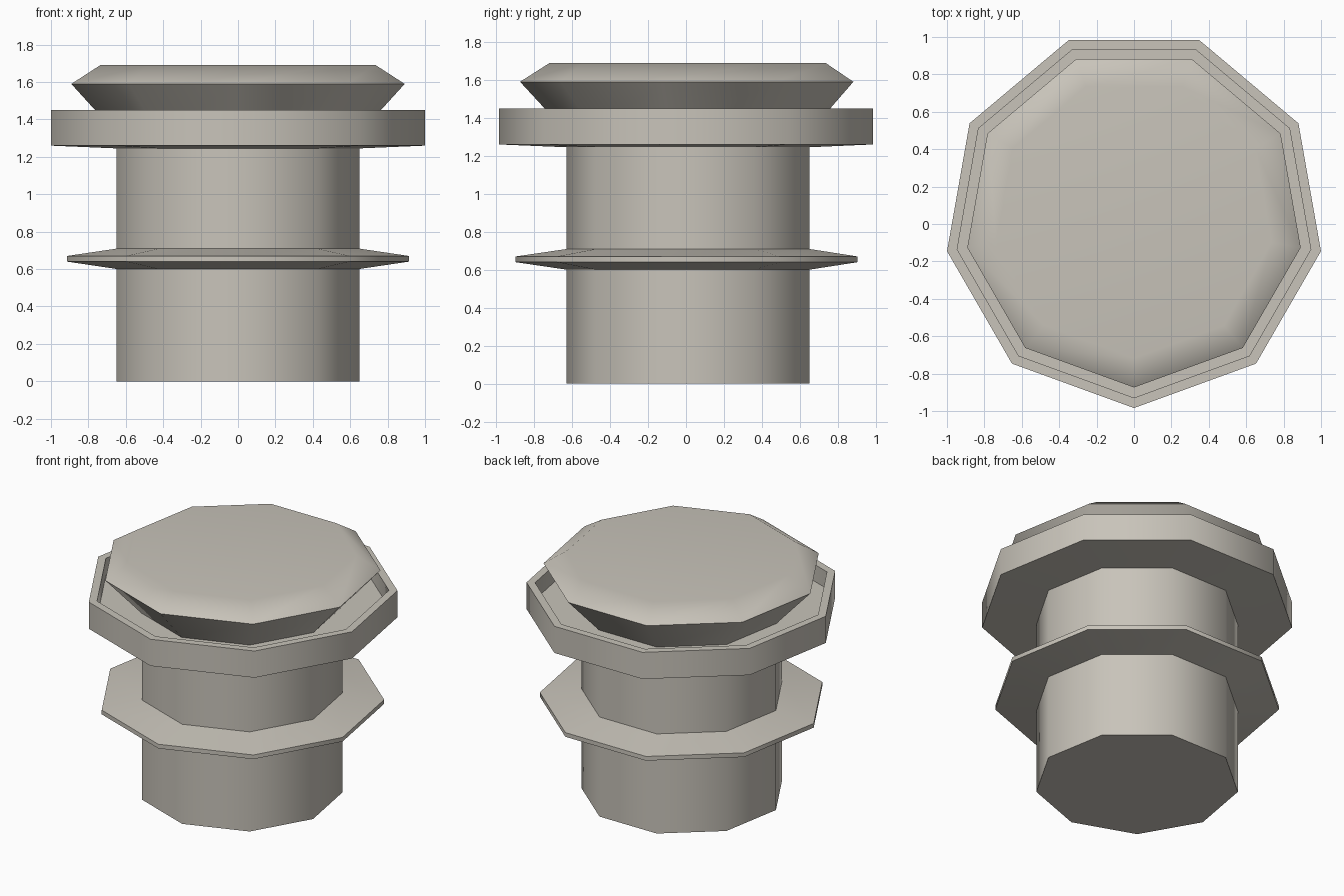
import bpy
import bmesh
from math import sin, cos, radians

SIDES = 9
CENTRE_Y = 0.031  # puts the nine-sided outline in the middle of its own depth

cube = bpy.data.objects.get("Cube")
if cube:
    bpy.data.objects.remove(cube, do_unlink=True)

# Single warm grey for every part
grey = bpy.data.materials.new("warm_grey")
grey.use_nodes = True
colour = (0.58, 0.55, 0.49, 1)
grey.diffuse_color = colour
bsdf = grey.node_tree.nodes["Principled BSDF"]
bsdf.inputs["Base Color"].default_value = colour
bsdf.inputs["Roughness"].default_value = 0.7


def lathe(name, profile, ring=False):
    """Turn a (radius, height) profile into a nine-sided solid, or a closed ring."""
    bm = bmesh.new()
    loops = []
    for r, z in profile:
        angles = [radians(-90 + 360 * i / SIDES) for i in range(SIDES)]
        loops.append([bm.verts.new((r * cos(a), r * sin(a) + CENTRE_Y, z)) for a in angles])
    pairs = list(zip(loops, loops[1:]))
    if ring:
        pairs.append((loops[-1], loops[0]))
    else:
        bm.faces.new(loops[0][::-1])
        bm.faces.new(loops[-1])
    for low, high in pairs:
        for i in range(SIDES):
            j = (i + 1) % SIDES
            bm.faces.new((low[i], low[j], high[j], high[i]))
    bmesh.ops.recalc_face_normals(bm, faces=bm.faces)
    mesh = bpy.data.meshes.new(name)
    bm.to_mesh(mesh)
    bm.free()
    mesh.materials.append(grey)
    obj = bpy.data.objects.new(name, mesh)
    bpy.context.collection.objects.link(obj)

    # Rounded sides, crisp rims, undistorted flat ends
    bpy.ops.object.select_all(action="DESELECT")
    obj.select_set(True)
    bpy.context.view_layer.objects.active = obj
    bpy.ops.object.shade_smooth_by_angle(angle=radians(45))
    weighted = obj.modifiers.new("weighted_normals", "WEIGHTED_NORMAL")
    weighted.keep_sharp = True
    return obj


# Straight stem
lathe("stem", [(0.66, 0), (0.66, 1.33)])

# Thin tapered collar around the stem
lathe("collar", [(0.655, 0.60), (0.929, 0.64), (0.929, 0.67), (0.655, 0.71)], ring=True)

# Shallow tray with a raised rim
lathe("tray", [(0.655, 1.245), (1.015, 1.26), (1.015, 1.45),
               (0.96, 1.45), (0.96, 1.33), (0.655, 1.33)], ring=True)

# Bevelled cap sitting in the tray
lathe("cap", [(0.665, 1.33), (0.905, 1.59), (0.748, 1.69)])
